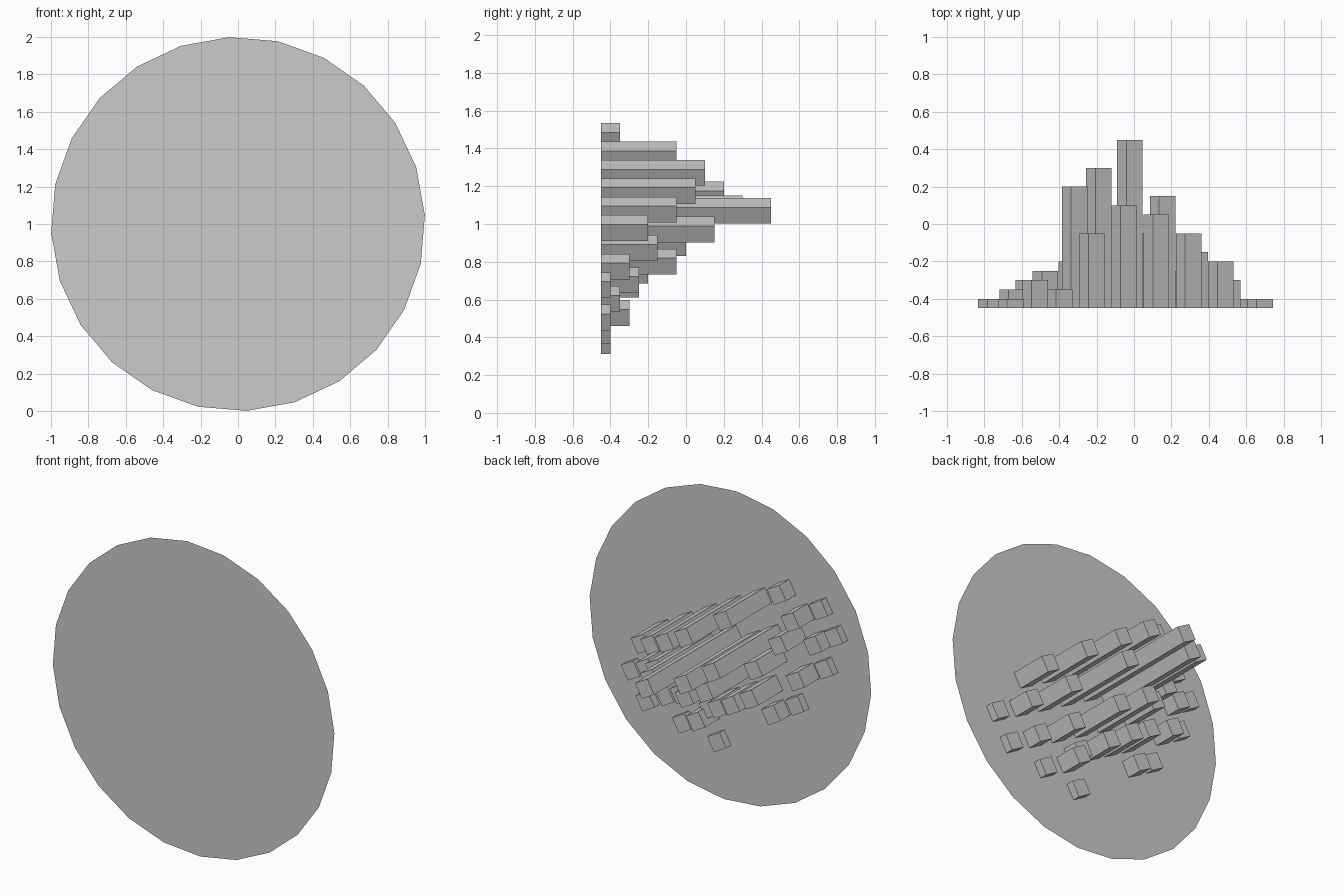
import bpy, bmesh, math
from mathutils import Matrix, Vector

if "Cube" in bpy.data.objects:
    bpy.data.objects.remove(bpy.data.objects["Cube"])

BASE_Y = -0.45
TILT = math.radians(29.5)
C, S = math.cos(TILT), math.sin(TILT)
BAR = 0.1


def finish(bm, name):
    me = bpy.data.meshes.new(name)
    bm.to_mesh(me)
    bm.free()
    ob = bpy.data.objects.new(name, me)
    bpy.context.collection.objects.link(ob)
    return ob


# flat 24-sided backing disc
bm = bmesh.new()
ring = []
for k in range(24):
    a = math.radians(2.7 + 15 * k)
    ring.append(bm.verts.new((math.cos(a), BASE_Y, 1 + math.sin(a))))
bm.faces.new(ring)
finish(bm, "backing_disc")


def bar_rows(name, rows):
    """Rows of square bars: (v, first u, step, heights), in the tilted frame."""
    bm = bmesh.new()
    for v, u0, step, heights in rows:
        for i, h in enumerate(heights):
            if h <= 0:
                continue
            u = u0 + i * step
            pos = Vector((C * u + S * v, BASE_Y + h / 2, 1 - S * u + C * v))
            m = (Matrix.Translation(pos) @ Matrix.Rotation(TILT, 4, 'Y')
                 @ Matrix.Diagonal((BAR, h, BAR, 1)))
            bmesh.ops.create_cube(bm, size=1, matrix=m)
    return finish(bm, name)


# wide-spaced grid of bars
bar_rows("wide_bars", [
    (0.21, -0.575, 0.198, [0.1, 0.4, 0.55, 0.5, 0.4, 0.25]),
    (0.05, -0.053, 0.2, [0.9, 0.6, 0.3, 0.15, 0.05]),
    (-0.15, -0.06, 0.2, [0.45, 0.4, 0.2, 0.1, 0.05]),
    (-0.34, 0.355, 0.195, [0.15, 0.05]),
    (-0.51, 0.36, 0.2, [0.05]),
])

# close-spaced grid of bars
bar_rows("close_bars", [
    (0.04, -0.78, 0.15, [0.05, 0.15]),
    (-0.06, -0.51, 0.15, [0.2]),
    (-0.02, -0.353, 0.148, [0.65, 0.75]),
    (-0.14, -0.80, 0.13, [0.05, 0.1]),
    (-0.145, -0.305, 0.15, [0.25]),
    (-0.30, -0.63, 0.15, [0.05, 0.15, 0, 0.25, 0.25, 0.2, 0.1]),
    (-0.45, -0.31, 0.155, [0.05, 0.1]),
])
